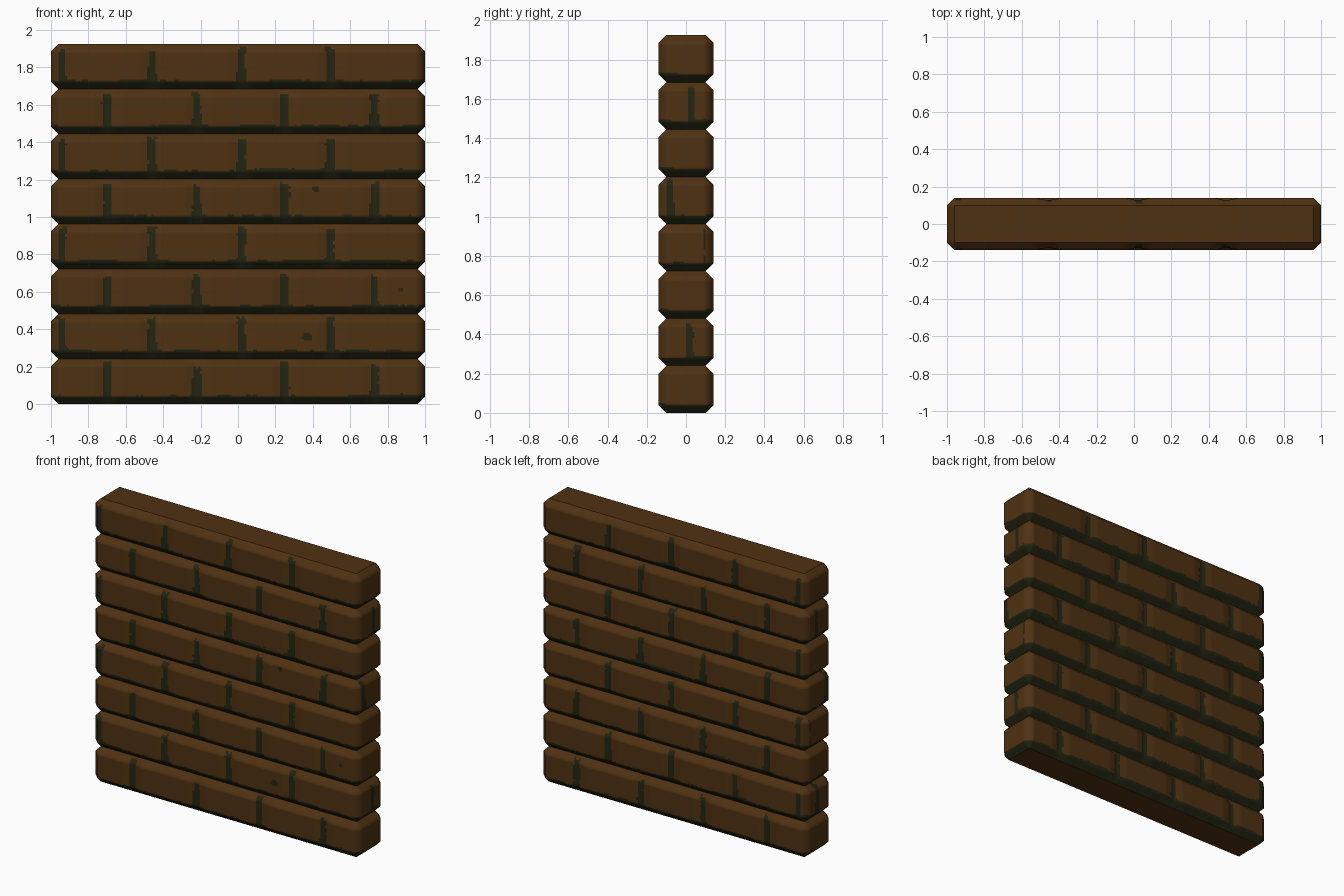
import bpy, bmesh, math
from mathutils import Vector, noise

if "Cube" in bpy.data.objects:
    bpy.data.objects.remove(bpy.data.objects["Cube"])

ROWS, HEIGHT = 8, 1.925
STEP = HEIGHT / ROWS
CX, CY, BEV = 0.96, 0.10, 0.04          # core half sizes and brick bevel


def material(name, rgb):
    m = bpy.data.materials.new(name)
    m.diffuse_color = (*rgb, 1)
    m.use_nodes = True
    m.node_tree.nodes["Principled BSDF"].inputs["Base Color"].default_value = m.diffuse_color
    return m


BRICK = material("brown brick", (0.078, 0.031, 0.006))
MORTAR = material("dark mossy mortar", (0.017, 0.018, 0.006))

# vertical joints, alternating by course, running through to the back
JOINTS = [(-0.70, -0.22, 0.25, 0.73), (-0.945, -0.46, 0.02, 0.495)]
# joints on the narrow ends: course -> y position
END_JOINTS = {1: 0.02, 3: 0.11, 4: -0.08, 6: 0.03}
# small moss spots: x, z, radius
SPOTS = [(0.415, 1.15, 0.02), (0.37, 0.36, 0.022), (0.87, 0.61, 0.015)]


def spread(a, b, n):
    return [a + (b - a) * i / n for i in range(n + 1)]


def outline():
    """Core points with outward directions, counter-clockwise from the front."""
    xs, ys = spread(-CX, CX, 170), spread(-CY, CY, 18)
    return ([(x, -CY, 0, -1) for x in xs] + [(CX, y, 1, 0) for y in ys] +
            [(x, CY, 0, 1) for x in reversed(xs)] +
            [(-CX, y, -1, 0) for y in reversed(ys)])


def is_mortar(row, c):
    """Ragged bed joint under each brick, plus ragged vertical joints."""
    h = c.z - row * STEP
    rough = noise.noise(c * 13) + 0.5 * noise.noise(c * 40)
    patch = max(0, noise.noise(c * 4 + Vector((7, 3, 1))))
    if h < 0.043 + 0.008 * rough + 0.022 * patch:
        return True
    wide = 0.021 + 0.009 * rough + 0.012 * max(0, 0.5 - h / STEP)
    if h > 0.215 + 0.03 * rough:
        wide = 0
    if abs(c.y) > CY + 0.005:
        if any(abs(c.x - j) < wide for j in JOINTS[row % 2]):
            return True
    elif abs(c.x) > CX and row in END_JOINTS:
        if abs(c.y - END_JOINTS[row]) < wide * 0.8:
            return True
    return any(math.hypot(c.x - x, (c.z - z) * 1.3) < r * (1 + 0.5 * rough)
               and c.y < 0 for x, z, r in SPOTS)


def course(row):
    """One bevelled course of bricks, slightly dented at the joints."""
    bm = bmesh.new()
    pts = outline()
    heights = spread(0, BEV, 4) + spread(BEV, STEP - BEV, 16)[1:] + \
        spread(STEP - BEV, STEP, 3)[1:]
    rings = []
    for h in heights:
        k = min(1, h / BEV, (STEP - h) / BEV)
        ring = []
        for x, y, dx, dy in pts:
            dent = 0
            if dy:
                dent = max(max(0, 1 - abs(x - j) / 0.07)
                           for j in JOINTS[row % 2] if j > -0.9)
            d = BEV * k * (1 - 0.35 * dent)
            ring.append(bm.verts.new((x + dx * d, y + dy * d, row * STEP + h)))
        rings.append(ring)
    n = len(pts)
    for a, b in zip(rings, rings[1:]):
        for i in range(n):
            j = (i + 1) % n
            f = bm.faces.new((a[i], a[j], b[j], b[i]))
            f.material_index = int(is_mortar(row, f.calc_center_median()))
    bmesh.ops.remove_doubles(bm, verts=bm.verts, dist=1e-5)
    # flat underside of the wall and flat top
    for end, z, s in ((0, 0, -1), (ROWS - 1, HEIGHT, 1)):
        if row == end:
            q = [(-CX, -CY), (CX, -CY), (CX, CY), (-CX, CY)][::s]
            bm.faces.new([bm.verts.new((x, y, z)) for x, y in q])
    me = bpy.data.meshes.new("brick_course")
    bm.to_mesh(me)
    bm.free()
    me.materials.append(BRICK)
    me.materials.append(MORTAR)
    ob = bpy.data.objects.new(f"brick_course_{row + 1}", me)
    bpy.context.collection.objects.link(ob)
    ob.select_set(True)
    bpy.context.view_layer.objects.active = ob


for r in range(ROWS):
    course(r)
bpy.ops.object.shade_smooth_by_angle(angle=math.radians(50))
